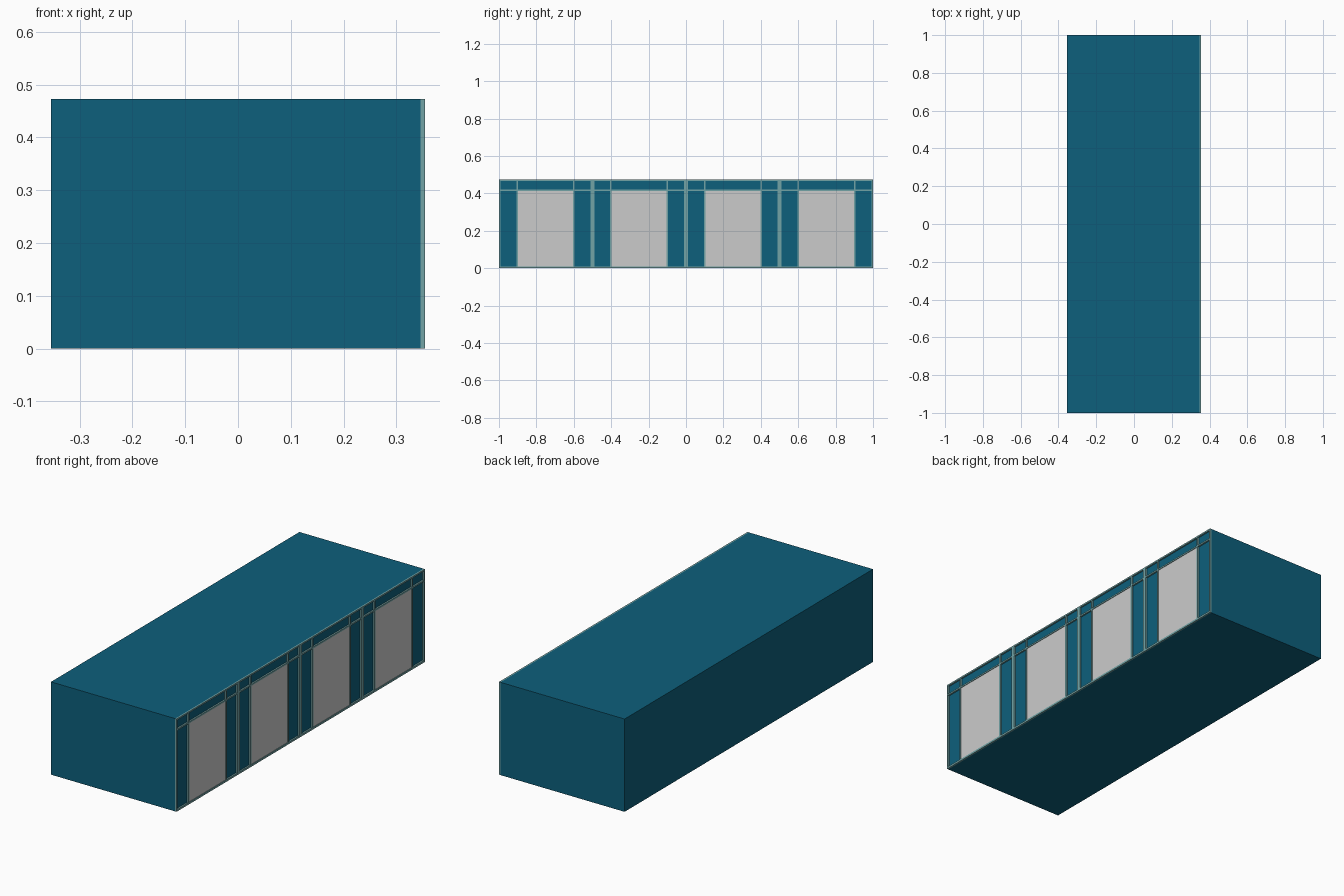
import bpy

if "Cube" in bpy.data.objects:
    bpy.data.objects.remove(bpy.data.objects["Cube"])

X0, X1 = -0.354, 0.354      # back and door-side limits
WALL = 0.346                # outer face of the wall behind the trim
H = 0.473


def material(name, rgb):
    m = bpy.data.materials.new(name)
    m.diffuse_color = (*rgb, 1)
    m.use_nodes = True
    m.node_tree.nodes["Principled BSDF"].inputs["Base Color"].default_value = m.diffuse_color
    return m


teal = material("deep_teal", (0.004, 0.115, 0.2))
pale = material("pale_teal", (0.17, 0.37, 0.38))


def box(name, x, y, z, mat=None):
    """Box from (min, max) ranges on each axis."""
    bpy.ops.mesh.primitive_cube_add(
        size=1, location=[(a + b) / 2 for a, b in (x, y, z)])
    ob = bpy.context.object
    ob.name = name
    ob.scale = [b - a for a, b in (x, y, z)]
    bpy.ops.object.transform_apply(location=False, rotation=False, scale=True)
    if mat:
        ob.data.materials.append(mat)
    return ob


# Main building block
box("building_body", (X0, WALL), (-1, 1), (0, H), teal)

TRIM = (WALL, X1)

# Horizontal trim: sill, lintel rail and eave
for name, z in (("sill_trim", (0, 0.010)),
                ("lintel_trim", (0.412, 0.420)),
                ("eave_trim", (H - 0.008, H))):
    box(name, TRIM, (-1, 1), z, pale)

# Corner posts and the dividers between bays
for y in (-1, 0.992):
    box("corner_trim", TRIM, (y, y + 0.008), (0.010, H - 0.008), pale)
for y in (-0.5, 0, 0.5):
    box("bay_divider", TRIM, (y - 0.011, y + 0.011), (0.010, H - 0.008), pale)

# Four bays: door panel with a jamb strip on either side
for c in (-0.75, -0.25, 0.25, 0.75):
    box("door_panel", (WALL, X1 - 0.003), (c - 0.148, c + 0.148), (0.010, 0.412))
    for s in (-1, 1):
        e = c + s * 0.151
        box("door_jamb", TRIM, (e - 0.004, e + 0.004), (0.010, H - 0.008), pale)
